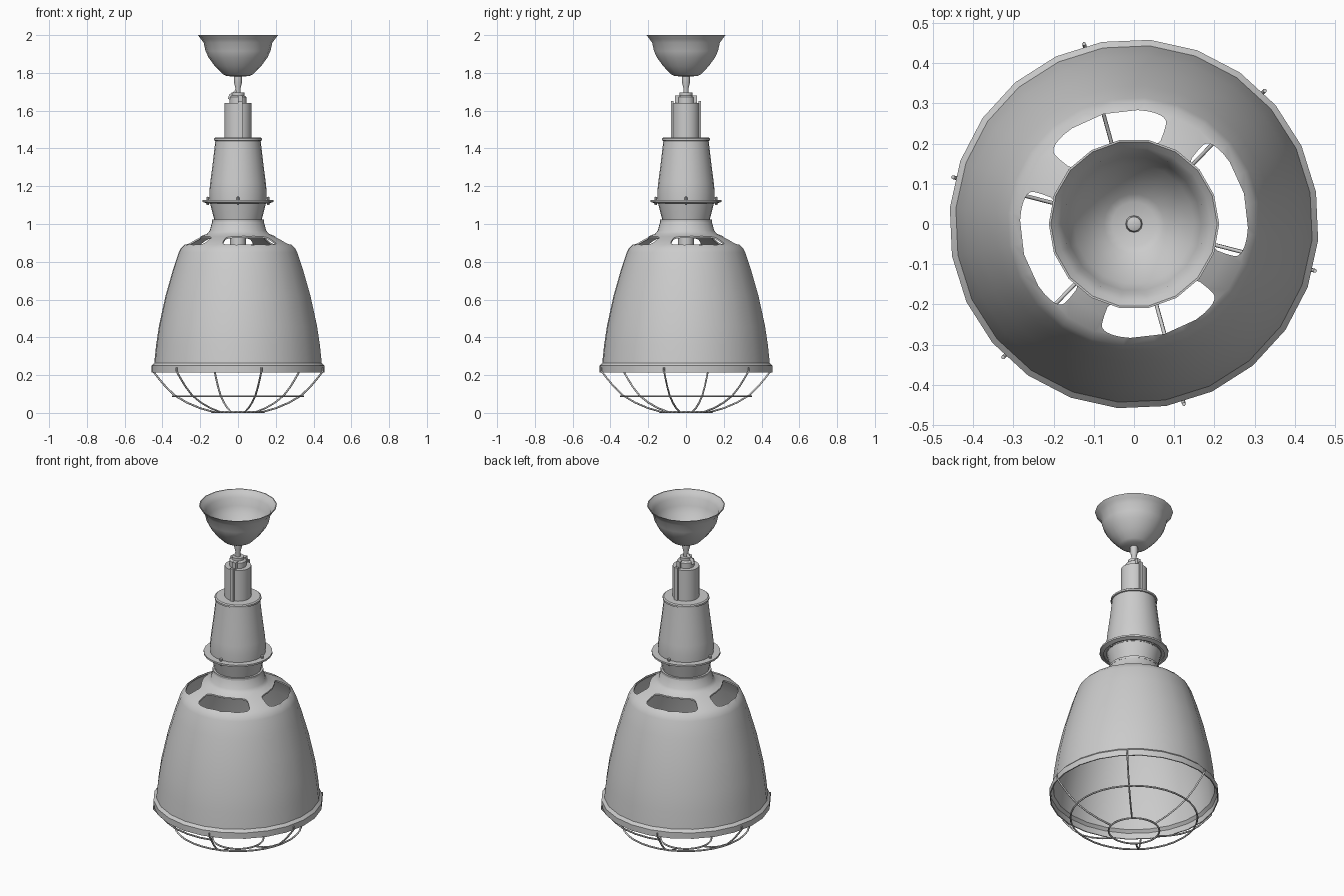
import bpy, bmesh, math
from mathutils import Vector

cube = bpy.data.objects.get("Cube")
if cube:
    bpy.data.objects.remove(cube)

grey = bpy.data.materials.new("light_grey")
grey.use_nodes = True
colour = (0.6, 0.6, 0.6, 1)
grey.diffuse_color = colour
grey.node_tree.nodes["Principled BSDF"].inputs["Base Color"].default_value = colour


def finish(name, bm, angle=35):
    bmesh.ops.recalc_face_normals(bm, faces=bm.faces)
    mesh = bpy.data.meshes.new(name)
    bm.to_mesh(mesh)
    bm.free()
    mesh.materials.append(grey)
    ob = bpy.data.objects.new(name, mesh)
    bpy.context.collection.objects.link(ob)
    smooth(ob, angle)
    return ob


def smooth(ob, angle=35):
    bpy.ops.object.select_all(action='DESELECT')
    ob.select_set(True)
    bpy.context.view_layer.objects.active = ob
    bpy.ops.object.shade_smooth_by_angle(angle=math.radians(angle))


def lathe(name, profile, sides=24, closed=False, turn=0.0, angle=35):
    """Spin (radius, height) points round the z axis."""
    bm = bmesh.new()
    rings = []
    for r, z in profile:
        if r == 0:
            rings.append([bm.verts.new((0, 0, z))] * sides)
        else:
            angs = [turn + math.tau * i / sides for i in range(sides)]
            rings.append([bm.verts.new((r * math.cos(a), r * math.sin(a), z)) for a in angs])
    pairs = list(zip(rings, rings[1:]))
    if closed:
        pairs.append((rings[-1], rings[0]))
    for low, high in pairs:
        for i in range(sides):
            j = (i + 1) % sides
            corners = list(dict.fromkeys((low[i], low[j], high[j], high[i])))
            bm.faces.new(corners)
    return finish(name, bm, angle)


def box(name, size, centre):
    bm = bmesh.new()
    bmesh.ops.create_cube(bm, size=1)
    bmesh.ops.scale(bm, vec=size, verts=bm.verts)
    bmesh.ops.translate(bm, vec=centre, verts=bm.verts)
    return finish(name, bm)


def wire(name, points, radius, cyclic=False):
    curve = bpy.data.curves.new(name, 'CURVE')
    curve.dimensions = '3D'
    curve.bevel_depth = radius
    curve.bevel_resolution = 1
    curve.use_fill_caps = True
    spline = curve.splines.new('POLY')
    spline.points.add(len(points) - 1)
    for p, co in zip(spline.points, points):
        p.co = (*co, 1)
    spline.use_cyclic_u = cyclic
    curve.materials.append(grey)
    ob = bpy.data.objects.new(name, curve)
    bpy.context.collection.objects.link(ob)
    return ob


def polar(r, degrees, z):
    a = math.radians(degrees)
    return Vector((r * math.cos(a), r * math.sin(a), z))


# Bell shade with a thin wall
outer = [(0.46, 0.215), (0.46, 0.25), (0.445, 0.265), (0.435, 0.36), (0.42, 0.46),
         (0.385, 0.62), (0.345, 0.76), (0.315, 0.85), (0.305, 0.87), (0.285, 0.89),
         (0.24, 0.915), (0.2, 0.934), (0.165, 0.948), (0.15, 0.965), (0.135, 1.02)]
wall = 0.006
inner = [(r - wall, z - (wall if r < 0.31 else 0)) for r, z in outer]
inner[0] = (outer[0][0] - wall, outer[0][1])
shade = lathe("shade", outer + inner[::-1], 24, closed=True, turn=math.radians(10))

# Four rounded vent holes cut in the shoulder
bm = bmesh.new()
for k in range(4):
    outline = []
    for i in range(32):
        t = math.tau * i / 32
        c, s = math.cos(t), math.sin(t)
        u = math.copysign(abs(c) ** 0.4, c)
        v = math.copysign(abs(s) ** 0.4, s)
        outline.append(bm.verts.new(polar(0.241 + 0.043 * v, 105.5 + 90 * k + 33.5 * u, 0.8)))
    face = bm.faces.new(outline)
    lifted = bmesh.ops.extrude_face_region(bm, geom=[face])
    top = [g for g in lifted["geom"] if isinstance(g, bmesh.types.BMVert)]
    bmesh.ops.translate(bm, vec=(0, 0, 0.2), verts=top)
cutter = finish("vent_cutter", bm)
cutter.hide_render = True
cut = shade.modifiers.new("vents", 'BOOLEAN')
cut.operation = 'DIFFERENCE'
cut.solver = 'EXACT'
cut.object = cutter
bpy.context.view_layer.objects.active = shade
bpy.ops.object.modifier_apply(modifier=cut.name)
bpy.data.objects.remove(cutter)
smooth(shade)

# Lamp socket inside the shade
lathe("lamp_socket", [(0, 0.885), (0.042, 0.885), (0.042, 1.02), (0, 1.02)], 16)

# Neck and housing
lathe("neck", [(0, 1.012), (0.138, 1.012), (0.138, 1.024), (0.126, 1.024),
               (0.148, 1.11), (0, 1.11)])
lathe("flange", [(0.13, 1.115), (0.165, 1.115), (0.165, 1.108), (0.187, 1.117),
                 (0.187, 1.127), (0.165, 1.127), (0.13, 1.127)], closed=True)
lathe("housing", [(0, 1.11), (0.15, 1.11), (0.152, 1.17), (0.147, 1.22), (0.134, 1.32),
                  (0.12, 1.44), (0.127, 1.442), (0.127, 1.452), (0.12, 1.457), (0, 1.457)])
for k in range(4):
    screw = lathe("flange_screw", [(0, 1.1), (0.006, 1.1), (0.008, 1.14), (0, 1.146)], 8)
    screw.location = polar(0.16, 90 * k, 0)

# Upper tube with clamp strips and cable grip
lathe("upper_tube", [(0, 1.455), (0.072, 1.455), (0.072, 1.64), (0, 1.64)], 20)
for side in (-1, 1):
    box("clamp_strip", (0.022, 0.014, 0.195), (0.012, side * 0.072, 1.553))
    box("clamp_hook", (0.022, 0.03, 0.04), (0.012, side * 0.042, 1.66))
lathe("cable_grip", [(0, 1.64), (0.046, 1.64), (0.046, 1.672), (0.034, 1.68),
                     (0.034, 1.695), (0, 1.695)], 12)
wire("hanging_loop", [(-0.045, 0, 1.66), (-0.04, 0, 1.68), (-0.015, 0, 1.695),
                      (0.0, 0, 1.72)], 0.01)

# Cable and open ceiling cup
lathe("cable", [(0, 1.68), (0.013, 1.68), (0.014, 1.72), (0.021, 1.75), (0.021, 1.79),
                (0.018, 1.803), (0, 1.81)], 12)
cup = [(0, 1.78), (0.06, 1.783), (0.08, 1.793), (0.122, 1.835), (0.155, 1.88),
       (0.172, 1.915), (0.182, 1.96), (0.197, 1.98), (0.212, 2.0)]
cup_in = [(max(r - 0.005, 0), z + 0.004) for r, z in cup[:-1]] + [(0.207, 2.0)]
lathe("ceiling_cup", cup + cup_in[::-1], 18)

# Wire cage below the shade
path = [(0.465, 0.24), (0.465, 0.222), (0.44, 0.19), (0.395, 0.138), (0.345, 0.092),
        (0.28, 0.055), (0.21, 0.026), (0.138, 0.006)]
for k in range(6):
    wire("cage_rib", [polar(r, 45.5 + 60 * k, z) for r, z in path], 0.005)
for r, z in ((0.345, 0.088), (0.138, 0.005)):
    wire("cage_ring", [polar(r, 10 * i, z) for i in range(36)], 0.005, cyclic=True)
